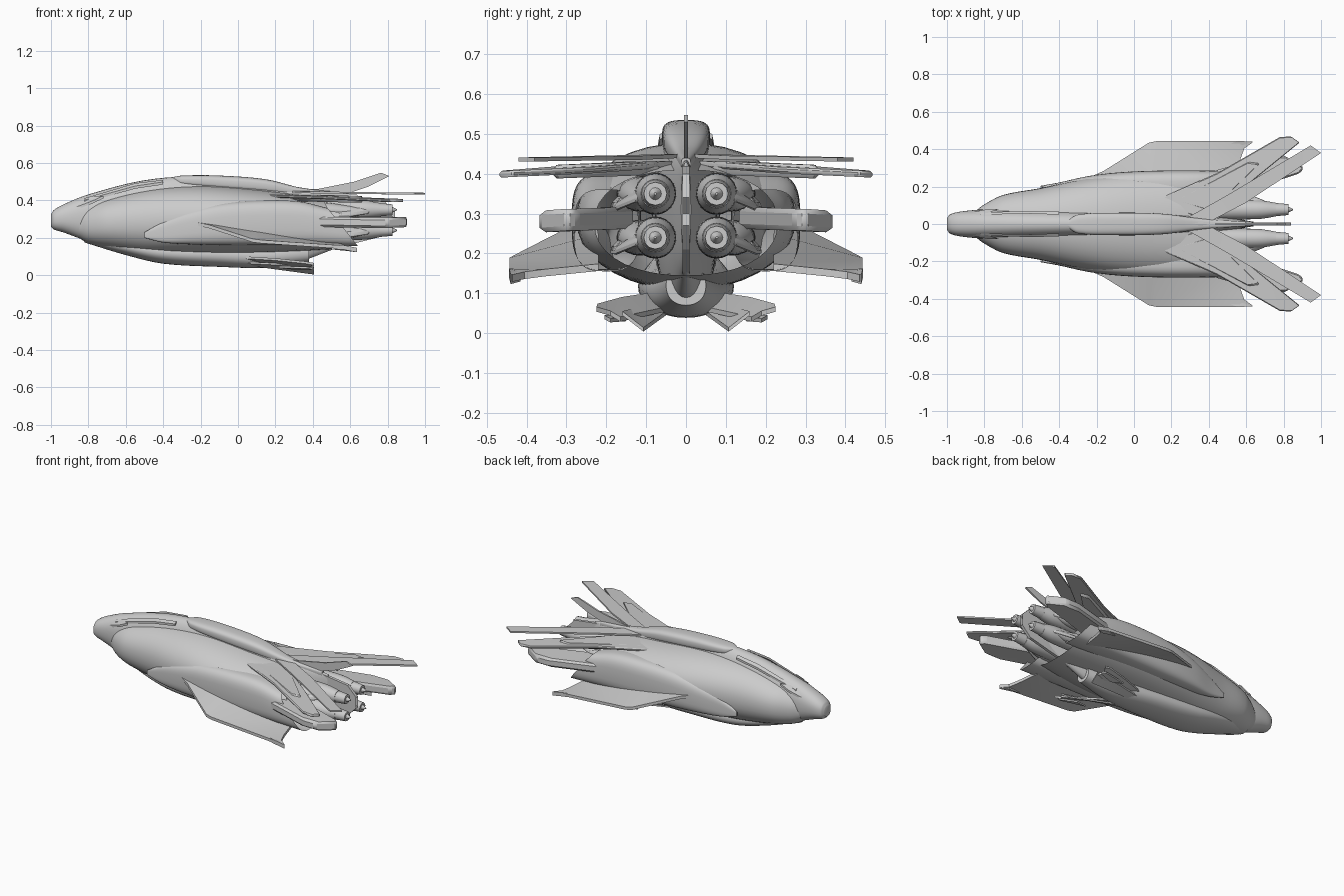
import bpy, bmesh, math


def finish(bm, name, mirror, angle=35):
    bmesh.ops.recalc_face_normals(bm, faces=bm.faces)
    me = bpy.data.meshes.new(name)
    bm.to_mesh(me)
    bm.free()
    me.shade_smooth()
    me.set_sharp_from_angle(angle=math.radians(angle))
    ob = bpy.data.objects.new(name, me)
    bpy.context.collection.objects.link(ob)
    if mirror:
        m = ob.modifiers.new("mirror", 'MIRROR')
        m.use_axis = (False, True, False)
        m.use_mirror_merge = False
    return ob


def spline(secs, steps):
    """Smoothly fill in between the key cross-sections."""
    out = []
    for i in range(len(secs) - 1):
        p0, p1, p2 = secs[max(i - 1, 0)], secs[i], secs[i + 1]
        p3 = secs[min(i + 2, len(secs) - 1)]
        for s in range(steps):
            t = s / steps
            row = []
            for k in range(len(p1)):
                m1 = (p2[k] - p0[k]) * (p2[0] - p1[0]) / (p2[0] - p0[0])
                m2 = (p3[k] - p1[k]) * (p2[0] - p1[0]) / (p3[0] - p1[0])
                row.append((2*t**3 - 3*t*t + 1) * p1[k] + (t**3 - 2*t*t + t) * m1
                           + (3*t*t - 2*t**3) * p2[k] + (t**3 - t*t) * m2)
            out.append(row)
    out.append(list(secs[-1]))
    return out


def loft(name, secs, cy=0.0, e=2.0, shear=0.0, mirror=False, n=36, steps=5, open_tail=False):
    """Skin of rounded sections (x, half width, z bottom, z top); shear slants the tail end."""
    bm = bmesh.new()
    x0, x1 = secs[0][0], secs[-1][0]
    rings = []
    for x, hw, zb, zt in spline(secs, steps):
        f = shear * ((x - x0) / (x1 - x0)) ** 3
        ring = []
        for i in range(n):
            a = 2 * math.pi * i / n
            c, s = math.cos(a), math.sin(a)
            y = math.copysign(abs(c) ** (2 / e), c) * hw
            dz = math.copysign(abs(s) ** (2 / e), s) * (zt - zb) / 2
            ring.append(bm.verts.new((x - f * dz, cy + y, (zb + zt) / 2 + dz)))
        rings.append(ring)
    for r, q in zip(rings, rings[1:]):
        for i in range(n):
            bm.faces.new((r[i], r[(i + 1) % n], q[(i + 1) % n], q[i]))
    bm.faces.new(rings[0])
    if not open_tail:
        bm.faces.new(rings[-1])
    return finish(bm, name, mirror)


def plate(name, pts, thick, axis=(0, 0, 1), mirror=True, bevel=0.0):
    """Flat blade from an outline, thickened along one axis."""
    bm = bmesh.new()
    lo, hi = [[bm.verts.new([p[k] + s * axis[k] * thick / 2 for k in range(3)])
               for p in pts] for s in (-1, 1)]
    n = len(pts)
    caps = [bm.faces.new(lo), bm.faces.new(hi)]
    for i in range(n):
        bm.faces.new((lo[i], lo[(i + 1) % n], hi[(i + 1) % n], hi[i]))
    bmesh.ops.triangulate(bm, faces=caps)
    ob = finish(bm, name, mirror, 25)
    if bevel:
        b = ob.modifiers.new("bevel", 'BEVEL')
        b.width, b.segments = bevel, 1
    return ob


# Central fuselage from nose to tail
loft("core_fuselage", [(-1, .03, .26, .325), (-.985, .05, .245, .348), (-.93, .066, .228, .38),
     (-.8, .078, .18, .432), (-.5, .085, .085, .508), (-.2, .08, .05, .53), (.1, .075, .045, .515),
     (.3, .06, .065, .475), (.5, .035, .135, .445), (.64, .012, .19, .43)], e=2.3)

# Wide shoulder hull, open at its slanted tail
loft("shoulder_hull", [(-.85, .068, .2, .33), (-.8, .105, .17, .37), (-.7, .155, .145, .41),
     (-.5, .192, .115, .455), (-.3, .235, .108, .475), (-.1, .265, .11, .475), (.15, .275, .12, .455),
     (.38, .26, .135, .43), (.52, .23, .145, .41)], e=2.2, shear=.5, open_tail=True)

# Underside keel shell
loft("keel_shell", [(-.82, .05, .175, .25), (-.6, .1, .108, .2), (-.4, .12, .062, .18),
     (-.1, .11, .045, .17), (.15, .085, .04, .16), (.38, .05, .07, .17)], e=2.2)

# Side nacelle shells, open at the tail
loft("side_nacelle", [(-.5, .004, .2, .23), (-.4, .022, .175, .285), (-.25, .055, .165, .345),
     (-.08, .076, .16, .385), (.15, .086, .16, .4), (.38, .086, .16, .395), (.56, .08, .155, .36)],
     cy=.2, e=3.2, shear=.8, mirror=True, open_tail=True)

# Raised spine and roof strips
loft("dorsal_spine", [(-.36, .015, .49, .522), (-.3, .05, .48, .533), (-.1, .06, .46, .533),
     (.15, .055, .44, .513), (.35, .03, .42, .465), (.6, .012, .41, .44)], e=3)
plate("roof_strip", [(-.82, .05, .405), (-.55, .055, .485), (-.4, .05, .503), (-.4, .066, .492),
      (-.55, .07, .47), (-.82, .062, .395)], .014)

# Cockpit brow
plate("cockpit_brow", [(-.92, .035, .36), (-.78, .06, .415), (-.72, .08, .418), (-.78, .08, .39),
      (-.9, .056, .345)], .014)

# Main lower wings
plate("main_wing", [(-.28, .23, .285), (-.16, .285, .262), (.08, .435, .185), (.12, .443, .18),
      (.56, .443, .15), (.635, .436, .138), (.59, .405, .145), (.57, .35, .152), (.54, .22, .165),
      (.1, .22, .24)], .018)
plate("wing_tip_spike", [(.5, .425, .15), (.56, .444, .15), (.635, .44, .135), (.585, .415, .142)], .024)

# Swept upper tail fins, broad blade and narrow blade
plate("upper_tail_fin", [(.1, .12, .425), (.45, .275, .415), (.78, .465, .4), (.84, .468, .398),
      (.885, .435, .4), (.62, .22, .41), (.35, .03, .425)], .016, bevel=.005)
plate("fin_root_rib", [(.2, .12, .415), (.62, .34, .405), (.68, .33, .405), (.4, .06, .415)], .034, bevel=.014)
plate("narrow_tail_fin", [(.26, .02, .445), (.5, .155, .442), (.945, .42, .436), (1.0, .38, .436),
      (.6, .115, .44), (.4, .01, .445)], .01)

# Thick middle stabilisers
plate("middle_stabiliser", [(.2, .2, .29), (.45, .29, .285), (.72, .368, .28), (.8, .368, .28),
      (.91, .3, .285), (.885, .27, .285), (.45, .13, .29)], .055, bevel=.012)

# Upright tail fin and tail plates between the engines
plate("upright_tail_fin", [(.3, 0, .46), (.42, 0, .46), (.62, 0, .5), (.765, 0, .548), (.81, 0, .53),
      (.7, 0, .475), (.58, 0, .435), (.3, 0, .43)], .01, (0, 1, 0), False)
plate("tail_plate", [(.4, 0, .12), (.62, 0, .17), (.78, 0, .21), (.84, 0, .27), (.8, 0, .3),
      (.84, 0, .34), (.78, 0, .4), (.4, 0, .45)], .018, (0, 1, 0), False)

# Four engines, each with nozzle, exhaust cone and outer cowl
for level, z in (("upper", .35), ("lower", .24)):
    loft(level + "_engine", [(.15, .04, z - .04, z + .04), (.4, .052, z - .052, z + .052),
         (.58, .052, z - .052, z + .052), (.68, .049, z - .049, z + .049),
         (.76, .036, z - .036, z + .036)], cy=.077, mirror=True, n=24)
    loft(level + "_nozzle", [(.75, .036, z - .036, z + .036), (.825, .029, z - .029, z + .029)],
         cy=.077, mirror=True, n=12, steps=1)
    loft(level + "_exhaust_cone", [(.82, .018, z - .018, z + .018),
         (.85, .003, z - .003, z + .003)], cy=.077, mirror=True, n=12, steps=1)
    plate(level + "_engine_cowl", [(.35, .08, z + .04), (.4, .14, z + .015), (.42, .19, z - .035),
          (.56, .18, z - .037), (.7, .125, z - .015), (.72, .09, z + .025)], .02, bevel=.006)
    loft(level + "_cowl_bulge", [(.2, .06, z - .045, z + .045), (.45, .055, z - .045, z + .04),
         (.6, .035, z - .04, z + .02), (.7, .006, z - .015, z + .0)], cy=.115, mirror=True, n=20)

# Split lower fins
plate("lower_outer_fin", [(-.05, .06, .1), (.2, .16, .085), (.36, .222, .068), (.405, .225, .06),
      (.38, .19, .05), (.405, .165, .035), (.15, .05, .06)], .012)
plate("lower_inner_fin", [(-.1, .04, .075), (.2, .12, .06), (.405, .16, .05), (.405, .107, .009),
      (.1, .05, .05)], .01)
plate("lower_fin_tip", [(.22, .17, .045), (.38, .205, .04), (.405, .19, .032), (.3, .15, .035)], .01)
